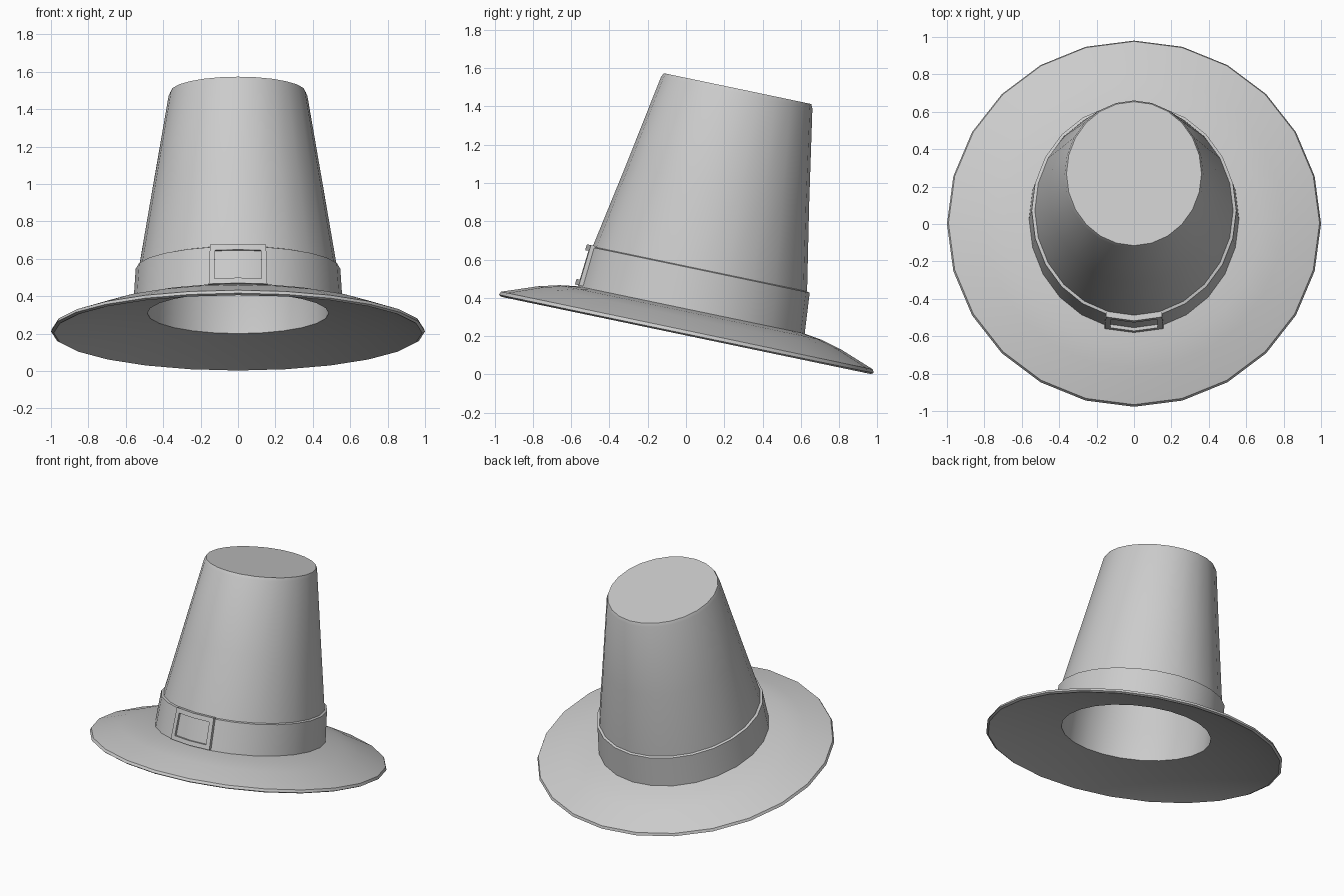
import bpy, bmesh, math
from mathutils import Matrix

if "Cube" in bpy.data.objects:
    bpy.data.objects.remove(bpy.data.objects["Cube"])

SEG = 24
TILT = Matrix.Translation((0, 0, 0.204)) @ Matrix.Rotation(math.radians(-11.8), 4, 'X')


def finish(name, bm, angle=30):
    bmesh.ops.recalc_face_normals(bm, faces=bm.faces)
    bmesh.ops.transform(bm, matrix=TILT, verts=bm.verts)
    me = bpy.data.meshes.new(name)
    bm.to_mesh(me)
    bm.free()
    ob = bpy.data.objects.new(name, me)
    bpy.context.collection.objects.link(ob)
    bpy.ops.object.select_all(action='DESELECT')
    ob.select_set(True)
    bpy.context.view_layer.objects.active = ob
    bpy.ops.object.shade_smooth_by_angle(angle=math.radians(angle))
    return ob


def lathe(name, profile, closed):
    """Elliptical lathe: profile points are (x radius, y radius, height)."""
    bm = bmesh.new()
    rings = []
    for rx, ry, h in profile:
        rings.append([bm.verts.new((rx * math.cos(2 * math.pi * i / SEG),
                                    ry * math.sin(2 * math.pi * i / SEG), h))
                      for i in range(SEG)])
    pairs = list(zip(rings, rings[1:]))
    if closed:
        pairs.append((rings[-1], rings[0]))
    for a, b in pairs:
        for i in range(SEG):
            j = (i + 1) % SEG
            bm.faces.new((a[i], a[j], b[j], b[i]))
    if not closed:
        bm.faces.new(rings[0])
        bm.faces.new(rings[-1])
    return finish(name, bm)


# Hat body: inner lining, underside of brim, brim edge, brim top, crown
lathe("hat_body", [
    (0.33, 0.36, 1.27), (0.485, 0.53, 0.30), (0.485, 0.53, 0.107),
    (0.80, 0.81, 0.058), (0.985, 0.985, 0.0), (1.0, 1.0, 0.008),
    (0.992, 0.992, 0.026), (0.80, 0.81, 0.093), (0.68, 0.70, 0.122),
    (0.545, 0.59, 0.138), (0.53, 0.572, 0.355), (0.455, 0.49, 0.80),
    (0.371, 0.404, 1.295), (0.361, 0.393, 1.317)], closed=False)

# Hat band
lathe("hat_band", [
    (0.538, 0.58, 0.125), (0.562, 0.606, 0.125),
    (0.547, 0.587, 0.35), (0.528, 0.57, 0.355)], closed=True)

# Buckle frame following the band facets at the front
bm = bmesh.new()
xs = (-0.152, -0.124, 0, 0.124, 0.152)
hs = (0.142, 0.172, 0.328, 0.36)


def point(x, h, out):
    y = -(0.606 - (h - 0.125) * 0.085 - abs(x) * 0.14 + out)
    return bm.verts.new((x * (1.03 - 0.2 * (h - 0.142)), y, h))


front = [[point(x, h, 0.018) for h in hs] for x in xs]
back = [[point(x, h, -0.012) for h in hs] for x in xs]
for i in range(4):
    for j in range(3):
        if i in (1, 2) and j == 1:
            continue
        for g in (front, back):
            bm.faces.new((g[i][j], g[i + 1][j], g[i + 1][j + 1], g[i][j + 1]))
rim = [e for e in bm.edges if len(e.link_faces) == 1]
bmesh.ops.bridge_loops(bm, edges=[e for e in rim if all(abs(v.co.z - 0.25) > 0.1 or abs(v.co.x) > 0.135 for v in e.verts)
                                  and (max(abs(v.co.x) for v in e.verts) > 0.14 or e.verts[0].co.z in
                                       (front[0][0].co.z, front[0][3].co.z))])
rim = [e for e in bm.edges if len(e.link_faces) == 1]
bmesh.ops.bridge_loops(bm, edges=rim)
finish("buckle_frame", bm)
